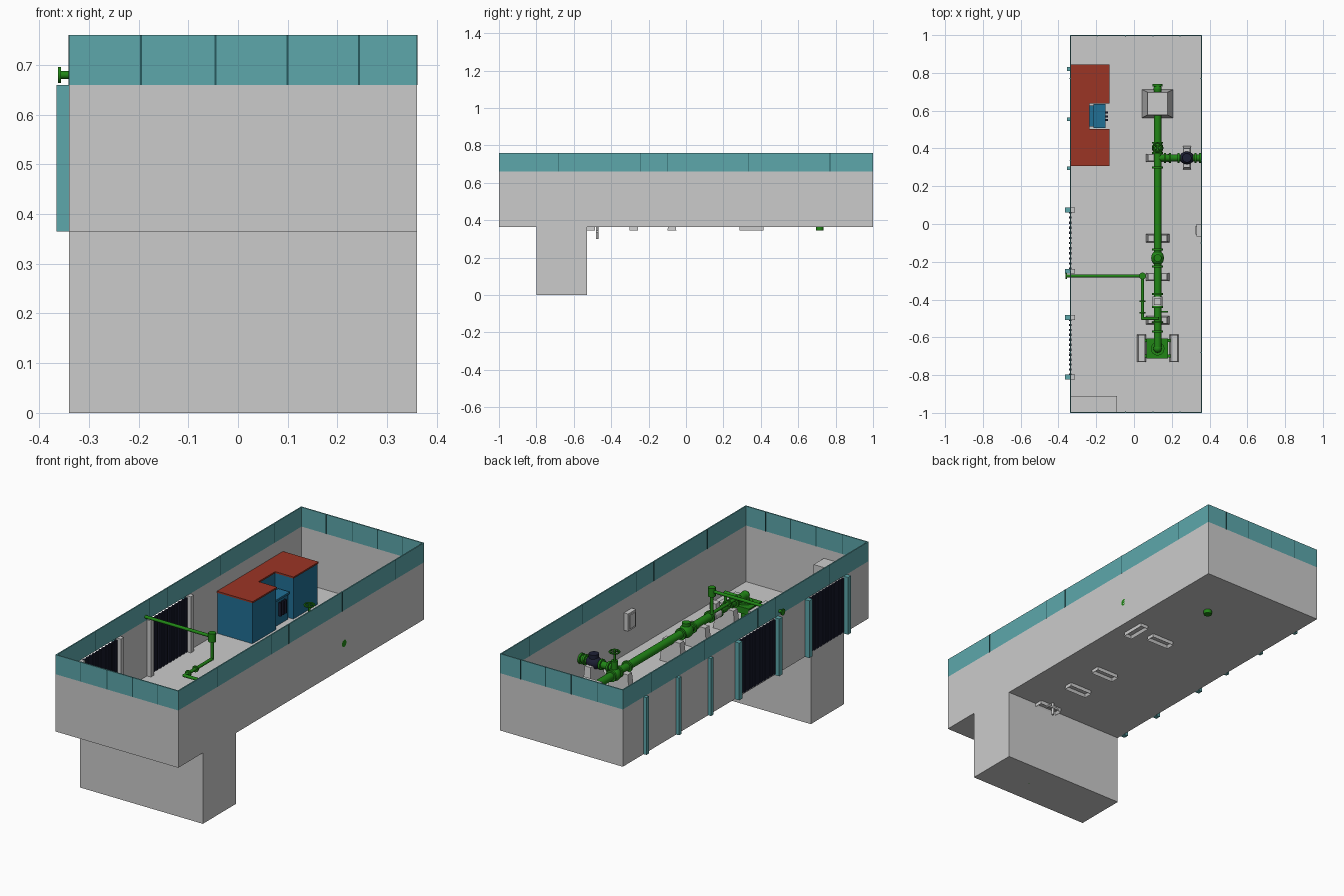
import bpy, bmesh, math
from mathutils import Vector

cube = bpy.data.objects.get("Cube")
if cube:
    bpy.data.objects.remove(cube, do_unlink=True)


def material(name, color):
    m = bpy.data.materials.new(name)
    m.use_nodes = True
    m.diffuse_color = (*color, 1)
    m.node_tree.nodes["Principled BSDF"].inputs["Base Color"].default_value = (*color, 1)
    return m


GREY = material("concrete grey", (0.6, 0.6, 0.6))
TEAL = material("teal panel", (0.11, 0.39, 0.41))
SEAM = material("dark teal seam", (0.02, 0.1, 0.11))
RED = material("red roof", (0.33, 0.035, 0.018))
BLUE = material("blue cladding", (0.015, 0.16, 0.3))
GREEN = material("green pipe", (0.015, 0.24, 0.008))
NAVY = material("navy steel", (0.012, 0.014, 0.035))


def finish(name, bm, mat):
    bmesh.ops.recalc_face_normals(bm, faces=bm.faces)
    mesh = bpy.data.meshes.new(name)
    bm.to_mesh(mesh)
    bm.free()
    mesh.materials.append(mat)
    obj = bpy.data.objects.new(name, mesh)
    bpy.context.collection.objects.link(obj)
    return obj


def box(name, x, y, z, mat):
    bm = bmesh.new()
    bmesh.ops.create_cube(bm, size=1)
    for v in bm.verts:
        v.co = [r[0] + (c + 0.5) * (r[1] - r[0]) for c, r in zip(v.co, (x, y, z))]
    return finish(name, bm, mat)


def prism(name, outline, z, mat):
    """Vertical extrusion of a plan outline."""
    bm = bmesh.new()
    face = bm.faces.new([bm.verts.new((x, y, z[0])) for x, y in outline])
    top = bmesh.ops.extrude_face_region(bm, geom=[face])["geom"]
    for v in top:
        if isinstance(v, bmesh.types.BMVert):
            v.co.z = z[1]
    return finish(name, bm, mat)


def block(name, x, y, z, base, top, hollow=False):
    """Tapered concrete block, open below when hollow."""
    bm = bmesh.new()
    bmesh.ops.create_cube(bm, size=1)
    for v in bm.verts:
        size = top if v.co.z > 0 else base
        v.co = (x + v.co.x * size[0], y + v.co.y * size[1], z[1] if v.co.z > 0 else z[0])
    if hollow:
        low = min(bm.faces, key=lambda f: f.calc_center_median().z)
        bmesh.ops.inset_region(bm, faces=[low], thickness=0.01)
        for v in low.verts:
            v.co.z += 0.015
    return finish(name, bm, GREY)


def rod(name, a, b, r, mat=GREEN, sides=20):
    """Capped cylinder between two points."""
    a, b = Vector(a), Vector(b)
    bm = bmesh.new()
    bmesh.ops.create_cone(bm, cap_ends=True, segments=sides, radius1=r, radius2=r, depth=(b - a).length)
    turn = (b - a).to_track_quat('Z', 'Y')
    for v in bm.verts:
        v.co = turn @ v.co + (a + b) / 2
    obj = finish(name, bm, mat)
    smooth(obj)
    return obj


def ball(name, c, scale, mat=GREEN):
    bm = bmesh.new()
    bmesh.ops.create_uvsphere(bm, u_segments=16, v_segments=10, radius=1)
    for v in bm.verts:
        v.co = [p + q * s for p, q, s in zip(c, v.co, scale)]
    smooth(finish(name, bm, mat))


def smooth(obj):
    bpy.ops.object.select_all(action='DESELECT')
    obj.select_set(True)
    bpy.context.view_layer.objects.active = obj
    bpy.ops.object.shade_smooth_by_angle(angle=math.radians(40))


def pipe(name, points, r):
    """Run of straight pipes with round joints."""
    for i, (a, b) in enumerate(zip(points, points[1:])):
        rod(f"{name}_{i}", a, b, r)
    for i, p in enumerate(points[1:-1]):
        ball(f"{name}_joint_{i}", p, (r * 1.1,) * 3)


def wheel(name, c, r, axis):
    bm = bmesh.new()
    n, t = 20, 6
    u = Vector(axis)
    s = u.orthogonal().normalized()
    w = u.cross(s)
    ring = []
    for i in range(n):
        a = math.tau * i / n
        d = s * math.cos(a) + w * math.sin(a)
        ring.append([bm.verts.new(Vector(c) + d * (r + 0.004 * math.cos(math.tau * j / t))
                                  + u * 0.004 * math.sin(math.tau * j / t)) for j in range(t)])
    for i in range(n):
        for j in range(t):
            p, q, k = ring[i], ring[(i + 1) % n], (j + 1) % t
            bm.faces.new((p[j], q[j], q[k], p[k]))
    smooth(finish(name, bm, GREEN))
    for d in (s, w):
        rod(name + "_spoke", Vector(c) - d * r, Vector(c) + d * r, 0.003, sides=8)


# Floor, pit and walls
X0, X1, T = -0.34, 0.36, 0.006
FLOOR, WALL, TOP = 0.371, 0.66, 0.76
box("floor", (X0, X1), (-1, 1), (0.365, FLOOR), GREY)
box("pit", (X0, X1), (-0.8, -0.53), (0, 0.365), GREY)
for name, z, mat in (("wall", (0.365, WALL), GREY), ("band", (WALL, TOP), TEAL)):
    box("left_" + name, (X1 - T, X1), (-1, 1), z, mat)
    box("front_" + name, (X0, X1), (-1, -1 + T), z, mat)
    box("back_" + name, (X0, X1), (1 - T, 1), z, mat)
box("right_band", (X0, X0 + T), (-1, 1), (WALL, TOP), TEAL)
gates = ((-0.81, -0.495), (-0.25, 0.075))
for a, b in ((-1, gates[0][0]), (gates[0][1], gates[1][0]), (gates[1][1], 1)):
    box("right_wall", (X0, X0 + T), (a, b), (0.365, WALL), GREY)

# Seams between band panels
for y in (-0.68, -0.245, -0.1, 0.335, 0.77):
    for x in (X0, X1 - T):
        box("side_seam", (x - 0.001, x + T + 0.001), (y - 0.002, y + 0.002), (WALL, TOP), SEAM)
for x in (-0.195, -0.045, 0.1, 0.243):
    for y in (-1, 1 - T):
        box("end_seam", (x - 0.002, x + 0.002), (y - 0.001, y + T + 0.001), (WALL, TOP), SEAM)

# Gates with slats and posts
for a, b in gates:
    box("gate_panel", (X0 + 0.001, X0 + 0.005), (a, b), (FLOOR, WALL - 0.01), NAVY)
    n = 12
    for i in range(n):
        y = a + (i + 0.5) * (b - a) / n
        box("gate_slat", (X0 - 0.003, X0 + 0.009), (y - 0.006, y + 0.006), (FLOOR, WALL - 0.01), NAVY)
    for y in (a, b):
        box("gate_post_outer", (-0.365, X0), (y - 0.013, y + 0.013), (0.365, WALL), TEAL)
        box("gate_post_inner", (X0, -0.312), (y - 0.013, y + 0.013), (FLOOR, WALL), GREY)
for y in (0.295, 0.555, 0.82):
    box("wall_post", (-0.356, X0), (y - 0.01, y + 0.01), (0.365, WALL), TEAL)


# Control building with a notch and equipment in it
def plan(e):
    x0, x1, xn, y0, y1, n0, n1 = -0.333 - e, -0.135 + e, -0.24 + e, 0.31 - e, 0.84 + e, 0.5 + e, 0.643 - e
    return [(x0, y0), (x1, y0), (x1, n0), (xn, n0), (xn, n1), (x1, n1), (x1, y1), (x0, y1)]


prism("building_walls", plan(0), (FLOOR, 0.582), BLUE)
prism("building_roof", plan(0.004), (0.582, 0.59), RED)
box("equipment_body", (-0.235, -0.155), (0.515, 0.627), (FLOOR, 0.5), BLUE)
box("equipment_top", (-0.215, -0.15), (0.507, 0.635), (0.5, 0.51), BLUE)
for y in (0.55, 0.57, 0.59):
    box("equipment_handle", (-0.15, -0.137), (y - 0.005, y + 0.005), (0.42, 0.49), NAVY)

# Cabinet and wall box
box("cabinet", (X0 + T, -0.09), (-1 + T, -0.91), (FLOOR, 0.61), GREY)
box("wall_box", (0.33, X1 - T), (-0.065, 0.0), (0.5, 0.59), GREY)
box("wall_box_door", (0.326, 0.33), (-0.055, -0.01), (0.51, 0.58), GREY)

# Main pipe
PX, PZ, R = 0.125, 0.49, 0.02
pipe("main_pipe", [(PX, -0.66, 0.0), (PX, -0.66, PZ), (PX, 0.715, PZ), (PX, 0.715, 0.345)], R)
for y in (-0.57, -0.52, -0.44, -0.37, -0.225, -0.135, 0.3, 0.375, 0.43):
    rod("main_flange", (PX, y - 0.005, PZ), (PX, y + 0.005, PZ), 0.029)
rod("end_flange", (PX, 0.728, PZ), (PX, 0.742, PZ), 0.026)
ball("check_valve", (PX, -0.18, PZ), (0.034, 0.04, 0.034))
rod("check_valve_cap", (PX, -0.18, PZ), (PX, -0.18, PZ + 0.045), 0.02)
rod("flow_meter", (PX, -0.435, PZ), (PX, -0.385, PZ), 0.027, GREY)
box("flow_meter_head", (PX - 0.018, PX + 0.018), (-0.43, -0.395), (PZ + 0.025, PZ + 0.06), GREY)
rod("drain_tap", (PX, -0.465, PZ), (PX + 0.055, -0.465, PZ), 0.005, sides=10)

# Hand wheel valve
ball("gate_valve", (PX, 0.403, PZ), (0.031, 0.031, 0.034))
rod("valve_bonnet", (PX, 0.403, PZ), (PX, 0.403, 0.56), 0.016)
rod("valve_stem", (PX, 0.403, 0.56), (PX, 0.403, 0.61), 0.006, sides=10)
wheel("valve_wheel", (PX, 0.403, 0.605), 0.024, (0, 0, 1))

# Side branch with navy valve
pipe("branch_pipe", [(PX, 0.35, PZ), (X1, 0.35, PZ)], 0.018)
for x in (0.165, 0.19, 0.235, 0.325, 0.35):
    rod("branch_flange", (x - 0.005, 0.35, PZ), (x + 0.005, 0.35, PZ), 0.027)
ball("branch_valve", (0.28, 0.35, PZ), (0.04, 0.034, 0.034), NAVY)
rod("branch_valve_cap", (0.28, 0.35, PZ), (0.28, 0.35, PZ + 0.045), 0.024, NAVY)

# Thin relief pipe with outlet disc
pipe("relief_pipe", [(-0.362, -0.275, 0.68), (0.045, -0.275, 0.68), (0.045, -0.275, 0.565),
                     (0.045, -0.5, 0.565), (PX, -0.5, 0.565), (PX, -0.5, PZ)], 0.008)
rod("relief_outlet", (-0.362, -0.275, 0.68), (-0.356, -0.275, 0.68), 0.016)
rod("relief_corner", (0.045, -0.275, 0.655), (0.045, -0.275, 0.7), 0.018)
for y in (-0.41, -0.47):
    rod("relief_flange", (0.045, y - 0.004, 0.565), (0.045, y + 0.004, 0.565), 0.016)

# Concrete supports
for y in (-0.51, -0.28, -0.075, 0.35):
    block("pipe_support", PX, y, (0.345, 0.485), (0.13, 0.046), (0.1, 0.034), True)
block("branch_support", 0.28, 0.35, (0.345, 0.485), (0.046, 0.13), (0.034, 0.1), True)
block("thrust_block", PX, 0.637, (FLOOR, 0.53), (0.165, 0.15), (0.105, 0.12))
rod("drain_rod", (PX, -0.475, 0.3), (PX, -0.475, 0.37), 0.006, GREY)
box("drain_bar", (PX - 0.03, PX + 0.03), (-0.482, -0.468), (0.335, 0.345), GREY)

# Pump stand
box("pump_plate", (0.065, 0.18), (-0.712, -0.605), (0.435, 0.455), GREEN)
rod("pump_flange", (PX, -0.66, 0.455), (PX, -0.66, 0.465), 0.036)
for x in (0.04, 0.212):
    block("pump_pier", x, -0.658, (FLOOR, 0.455), (0.046, 0.145), (0.034, 0.14))
for y in (-0.7, -0.617):
    box("pump_beam", (0.04, 0.212), (y - 0.008, y + 0.008), (0.42, 0.435), GREEN)
